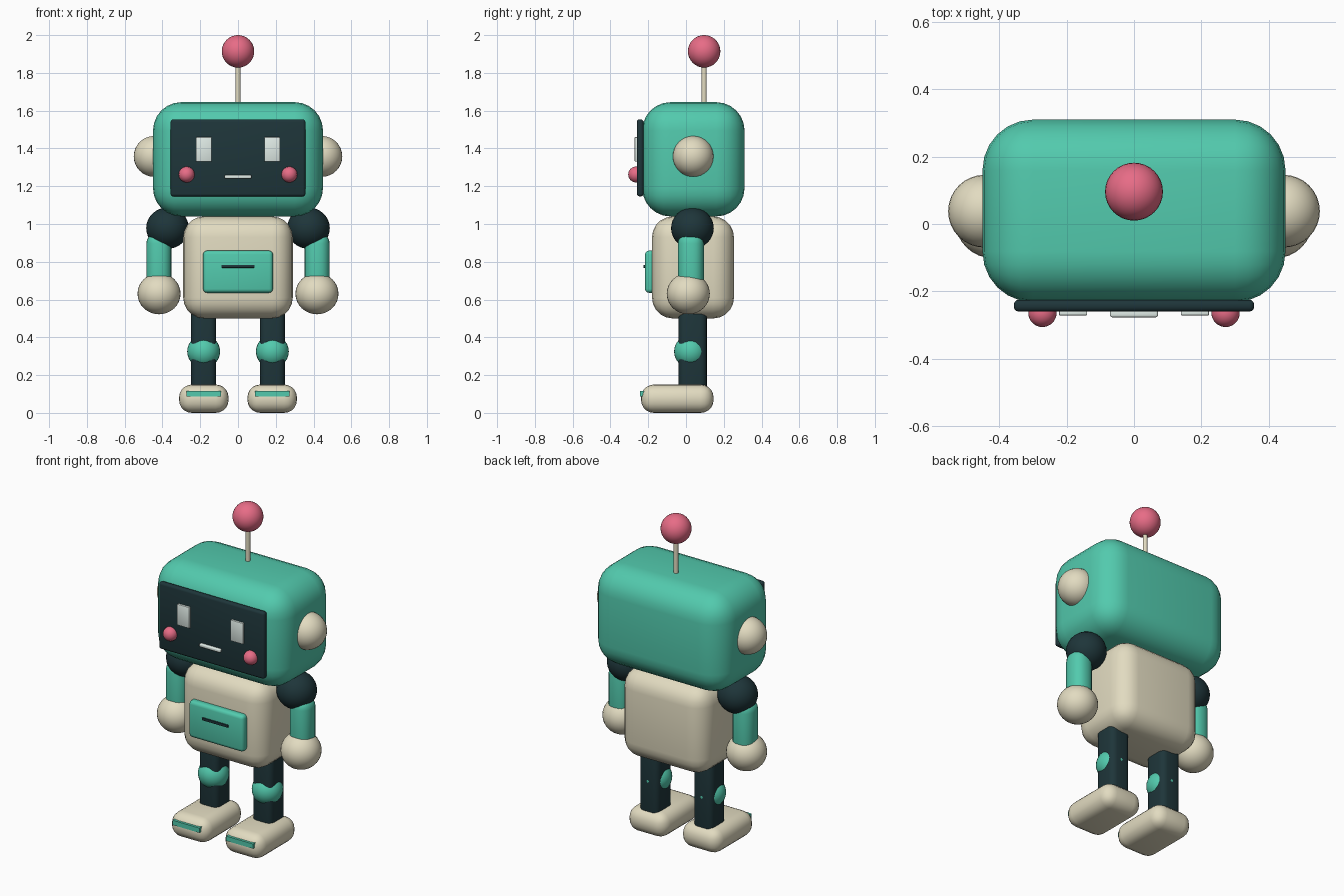
import bpy, bmesh
from math import radians

if "Cube" in bpy.data.objects:
    bpy.data.objects.remove(bpy.data.objects["Cube"])


def material(name, rgb):
    m = bpy.data.materials.new(name)
    m.diffuse_color = (*rgb, 1)
    m.use_nodes = True
    m.node_tree.nodes["Principled BSDF"].inputs["Base Color"].default_value = m.diffuse_color
    return m


TEAL = material("teal", (0.085, 0.59, 0.42))
CREAM = material("cream", (0.76, 0.71, 0.53))
DARK = material("dark", (0.013, 0.036, 0.042))
PINK = material("pink", (0.80, 0.15, 0.24))
WHITE = material("pale", (0.75, 0.84, 0.80))


def finish(name, mat):
    ob = bpy.context.object
    ob.name = ob.data.name = name
    ob.data.materials.append(mat)
    bpy.ops.object.shade_smooth_by_angle(angle=radians(40))
    return ob


def box(name, mat, x, y, z, bevel=0.0, segments=5):
    """Rounded box from (min, max) ranges on each axis."""
    bpy.ops.mesh.primitive_cube_add(size=1, location=[sum(r) / 2 for r in (x, y, z)])
    size = [r[1] - r[0] for r in (x, y, z)]
    me = bpy.context.object.data
    bm = bmesh.new()
    bm.from_mesh(me)
    bmesh.ops.scale(bm, vec=size, verts=bm.verts)
    if bevel:
        bmesh.ops.bevel(bm, geom=bm.edges[:], offset=bevel, segments=segments,
                        profile=0.5, affect='EDGES', clamp_overlap=True)
    bm.to_mesh(me)
    bm.free()
    return finish(name, mat)


def ball(name, mat, loc, r, rz=None):
    bpy.ops.mesh.primitive_uv_sphere_add(segments=32, ring_count=16, radius=1, location=loc)
    bpy.context.object.scale = (r, r, rz or r)
    bpy.ops.object.transform_apply(location=False, rotation=False, scale=True)
    return finish(name, mat)


def span(c, h):
    return (c - h, c + h)


# Head and face plate
box("head", TEAL, (-0.45, 0.45), (-0.232, 0.31), (1.04, 1.645), 0.15, 6)
box("face_plate", DARK, (-0.357, 0.357), (-0.26, -0.225), (1.146, 1.554), 0.014, 3)
box("mouth", WHITE, (-0.071, 0.071), (-0.277, -0.255), (1.24, 1.26), 0.006, 3)

# Antenna
bpy.ops.mesh.primitive_cylinder_add(vertices=24, radius=0.013, depth=0.27, location=(0, 0.096, 1.735))
finish("antenna_rod", CREAM)
ball("antenna_ball", PINK, (0, 0.096, 1.914), 0.086)

# Torso with chest panel and slot
box("torso", CREAM, (-0.29, 0.29), (-0.18, 0.254), (0.5, 1.04), 0.11)
box("chest_panel", TEAL, (-0.185, 0.185), (-0.217, -0.16), (0.636, 0.859), 0.02, 3)
box("chest_slot", DARK, (-0.088, 0.088), (-0.226, -0.21), (0.768, 0.783), 0.003, 2)

for side, s in (("left", -1), ("right", 1)):
    # Face details and ears
    box(f"{side}_eye", WHITE, span(s * 0.181, 0.042), (-0.272, -0.255), (1.331, 1.46), 0.004, 2)
    ball(f"{side}_cheek", PINK, (s * 0.272, -0.264, 1.262), 0.042)
    ball(f"{side}_ear", CREAM, (s * 0.444, 0.038, 1.358), 0.108)

    # Arm
    ball(f"{side}_shoulder", DARK, (s * 0.373, 0.034, 0.978), 0.113, 0.109)
    box(f"{side}_arm", TEAL, span(s * 0.419, 0.066), (-0.043, 0.094), (0.62, 0.955), 0.058)
    ball(f"{side}_hand", CREAM, (s * 0.418, 0.012, 0.631), 0.114, 0.109)

    # Leg, knee and foot
    box(f"{side}_leg", DARK, span(s * 0.182, 0.066), (-0.039, 0.11), (0.1, 0.58), 0.035, 4)
    ball(f"{side}_knee", TEAL, (s * 0.182, 0.024, 0.325), 0.087)
    box(f"{side}_foot", CREAM, span(s * 0.181, 0.131), (-0.238, 0.146), (0, 0.15), 0.068)
    box(f"{side}_toe_stripe", TEAL, span(s * 0.181, 0.091), (-0.244, -0.215), (0.086, 0.115))
